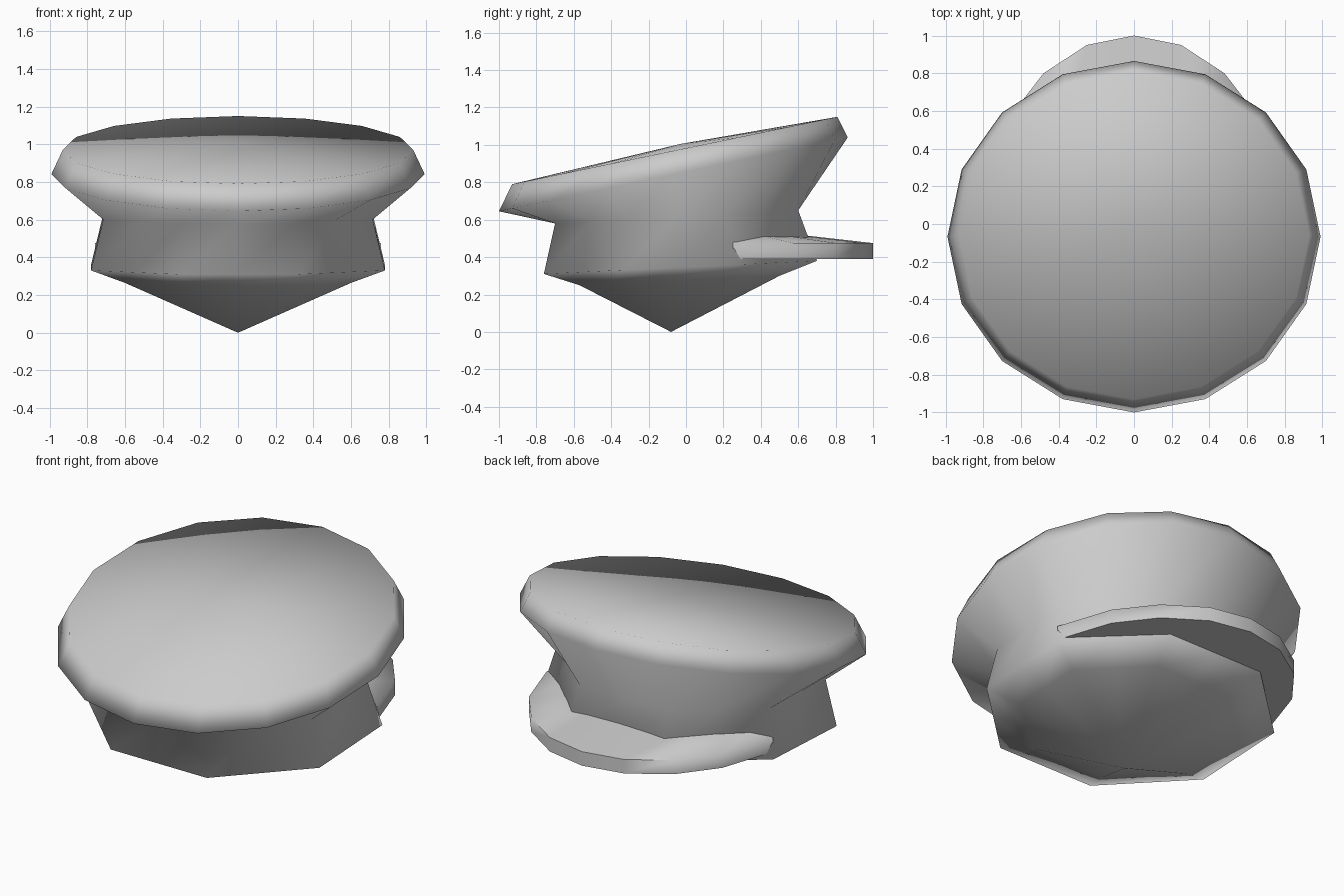
import bpy, bmesh
from math import sin, cos, pi

if "Cube" in bpy.data.objects:
    bpy.data.objects.remove(bpy.data.objects["Cube"], do_unlink=True)

grey = bpy.data.materials.new("plain_grey")
grey.use_nodes = True
grey.diffuse_color = (0.6, 0.6, 0.6, 1)
grey.node_tree.nodes["Principled BSDF"].inputs["Base Color"].default_value = (0.6, 0.6, 0.6, 1)

SIDES = 16


def ring(bm, rx, front, back, z_front, z_back, octagon=False):
    """Tilted oval ring; octagon rings have flat sides facing front and sides."""
    verts = []
    for i in range(SIDES):
        a = 2 * pi * i / SIDES
        k = 1 / cos(pi / 8) if octagon and i % 2 else 1
        y = (front + back) / 2 + k * sin(a) * (back - front) / 2
        z = z_front + (z_back - z_front) * (y - front) / (back - front)
        verts.append(bm.verts.new((k * rx * cos(a), y, z)))
    return verts


def bridge(bm, a, b, closed=True):
    n = len(a)
    for i in range(n if closed else n - 1):
        j = (i + 1) % n
        bm.faces.new((a[i], a[j], b[j], b[i]))


def fan(bm, loop, tip):
    v = bm.verts.new(tip)
    for i in range(len(loop)):
        bm.faces.new((loop[i], loop[(i + 1) % len(loop)], v))


def finish(bm, name):
    bmesh.ops.recalc_face_normals(bm, faces=bm.faces)
    mesh = bpy.data.meshes.new(name)
    bm.to_mesh(mesh)
    bm.free()
    mesh.materials.append(grey)
    obj = bpy.data.objects.new(name, mesh)
    bpy.context.collection.objects.link(obj)
    return obj


# Cap body: pointed underside, head band, flared crown, domed top
bm = bmesh.new()
rings = [
    ring(bm, 0.60, -0.57, 0.50, 0.25, 0.30, True),
    ring(bm, 0.78, -0.76, 0.70, 0.31, 0.38, True),
    ring(bm, 0.715, -0.70, 0.60, 0.58, 0.65, True),
    ring(bm, 0.99, -1.0, 0.865, 0.645, 1.04),
    ring(bm, 0.93, -0.93, 0.81, 0.79, 1.15),
]
for lower, upper in zip(rings, rings[1:]):
    bridge(bm, lower, upper)
fan(bm, rings[0], (0, -0.08, 0))
fan(bm, rings[-1], (0, -0.03, 1.005))
body = finish(bm, "cap_body")
body.data.shade_smooth()

# Visor: crescent lofted along an arc, one half listed and mirrored
outer = [(0.76, 0.25), (0.65, 0.58), (0.48, 0.80), (0.25, 0.95), (0, 1.0)]
inner = [(0.66, 0.25), (0.53, 0.38), (0.38, 0.49), (0.20, 0.57), (0, 0.60)]
outer += [(-x, y) for x, y in reversed(outer[:-1])]
inner += [(-x, y) for x, y in reversed(inner[:-1])]
bm = bmesh.new()


def rail(points, z):
    return [bm.verts.new((x, y, z)) for x, y in points]


rails = [rail(outer, 0.39), rail(outer, 0.475), rail(inner, 0.52), rail(inner, 0.39)]
for i in range(4):
    bridge(bm, rails[i], rails[(i + 1) % 4], closed=False)
for end in (0, -1):
    bm.faces.new([r[end] for r in rails])
visor = finish(bm, "visor")
bpy.ops.object.select_all(action="DESELECT")
visor.select_set(True)
bpy.context.view_layer.objects.active = visor
bpy.ops.object.shade_smooth_by_angle(angle=pi / 2.2)
